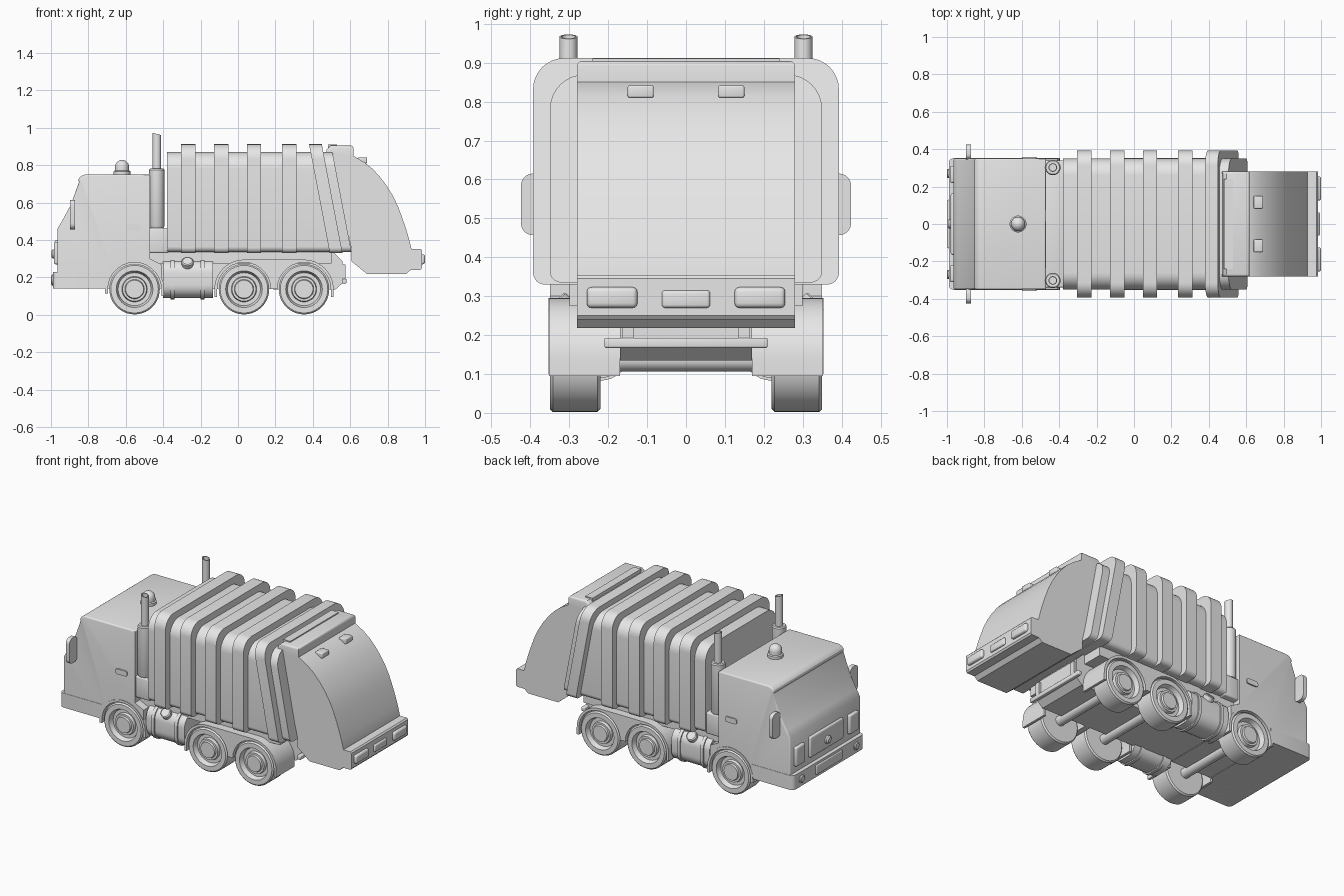
import bpy, bmesh, math
from mathutils import Vector

cube = bpy.data.objects.get("Cube")
if cube:
    bpy.data.objects.remove(cube, do_unlink=True)

grey = bpy.data.materials.new("light_grey")
grey.use_nodes = True
grey.diffuse_color = (0.8, 0.8, 0.8, 1)
grey.node_tree.nodes["Principled BSDF"].inputs["Base Color"].default_value = (0.8, 0.8, 0.8, 1)


def finish(name, bm, smooth=35):
    bmesh.ops.recalc_face_normals(bm, faces=bm.faces[:])
    mesh = bpy.data.meshes.new(name)
    bm.to_mesh(mesh)
    bm.free()
    mesh.materials.append(grey)
    ob = bpy.data.objects.new(name, mesh)
    bpy.context.collection.objects.link(ob)
    bpy.ops.object.select_all(action='DESELECT')
    ob.select_set(True)
    bpy.context.view_layer.objects.active = ob
    bpy.ops.object.shade_smooth_by_angle(angle=math.radians(smooth))
    return ob


def loft(bm, rings):
    """Skin a list of equal closed rings and cap both ends."""
    loops = [[bm.verts.new(p) for p in ring] for ring in rings]
    n = len(loops[0])
    for a, b in zip(loops, loops[1:]):
        for i in range(n):
            j = (i + 1) % n
            bm.faces.new((a[i], a[j], b[j], b[i]))
    bm.faces.new(loops[0])
    bm.faces.new(loops[-1])


def round_edges(bm, width, test=lambda e: True, segments=3):
    bmesh.ops.recalc_face_normals(bm, faces=bm.faces[:])
    edges = [e for e in bm.edges if e.calc_face_angle(0) > 0.8 and test(e)]
    bmesh.ops.bevel(bm, geom=edges, offset=width, segments=segments,
                    affect='EDGES', profile=0.5, clamp_overlap=True)


def side_profile(name, pts, y0, y1, bevel=0, test=lambda e: True):
    """Extrude an x-z outline across the width."""
    bm = bmesh.new()
    loft(bm, [[(x, y, z) for x, z in pts] for y in (y0, y1)])
    if bevel:
        round_edges(bm, bevel, test)
    return finish(name, bm)


def box(name, x, y, z, bevel=0, test=lambda e: True):
    return side_profile(name, [(x[0], z[0]), (x[1], z[0]), (x[1], z[1]), (x[0], z[1])],
                        y[0], y[1], bevel, test)


def arc(cx, cz, r, a0, a1, n=14):
    angles = [math.radians(a0 + (a1 - a0) * i / n) for i in range(n + 1)]
    return [(cx + r * math.cos(a), cz + r * math.sin(a)) for a in angles]


def section(name, x, y, z, top_r, low_r, lean0=0, lean1=0):
    """Rounded y-z section run along x; each end may lean back toward the bottom."""
    outline = (arc(y[1] - top_r, z[1] - top_r, top_r, 0, 90, 8)
               + arc(y[0] + top_r, z[1] - top_r, top_r, 90, 180, 8)
               + arc(y[0] + low_r, z[0] + low_r, low_r, 180, 270, 8)
               + arc(y[1] - low_r, z[0] + low_r, low_r, 270, 360, 8))
    bm = bmesh.new()
    loft(bm, [[(px + lean * (z[1] - c), b, c) for b, c in outline]
              for px, lean in zip(x, (lean0, lean1))])
    return finish(name, bm)


def lathe(name, pts, loc, axis=(0, 0, 1), steps=32):
    """Turn (radius, height) points around an axis."""
    bm = bmesh.new()
    turn = Vector(axis).to_track_quat('Z', 'Y')
    loft(bm, [[Vector(loc) + turn @ Vector((r * math.cos(2 * math.pi * i / steps),
                                            r * math.sin(2 * math.pi * i / steps), h))
               for i in range(steps)] for r, h in pts])
    return finish(name, bm)


WHEEL_Z, WHEEL_R, ARCH, FENDER = 0.137, 0.135, 0.143, 0.158
AXLES = {"front": -0.553, "middle": 0.032, "rear": 0.353}
FX = AXLES["front"]

# Cab with wheel arch, bumper and rear bulkhead box
cab = ([(-0.965, 0.15), (-0.965, 0.46), (-0.942, 0.50), (-0.895, 0.585), (-0.85, 0.71)]
       + arc(-0.81, 0.70, 0.05, 155, 90, 6) + [(-0.47, 0.75), (-0.47, 0.30)]
       + [(-0.41, 0.27)] + arc(FX, WHEEL_Z, ARCH, 0, 180))
cab += [(FX - ARCH, 0.14), (-0.95, 0.14)]
side_profile("cab", cab, -0.35, 0.35, 0.022,
             lambda e: min(v.co.z for v in e.verts) > 0.44
             or all(v.co.x < -0.96 for v in e.verts) and e.verts[0].co.z != e.verts[1].co.z)
box("front_bumper", (-0.99, FX - ARCH), (-0.352, 0.352), (0.14, 0.23), 0.025,
    lambda e: all(v.co.x < -0.9 for v in e.verts) and abs(e.verts[0].co.z - e.verts[1].co.z) > 0.05)
box("bulkhead_box", (-0.48, -0.37), (-0.34, 0.34), (0.33, 0.465), 0.01)

# Nose details
box("grille", (-0.98, -0.95), (-0.165, 0.165), (0.27, 0.40), 0.01)
lathe("grille_badge", [(0.025, 0), (0.025, 0.02), (0.015, 0.028)], (-0.97, 0, 0.325), (-1, 0, 0))
box("bumper_plate", (-0.997, -0.97), (-0.13, 0.13), (0.155, 0.215), 0.006)

# Roof beacon
lathe("beacon_base", [(0.045, 0), (0.045, 0.022), (0.036, 0.028)], (-0.62, 0, 0.745))
lathe("beacon_dome", [(0.038, 0), (0.038, 0.04)]
      + [(0.038 * math.cos(t * math.pi / 14), 0.04 + 0.038 * math.sin(t * math.pi / 14))
         for t in range(1, 7)] + [(0.001, 0.078)], (-0.62, 0, 0.75))

# Chassis and sub-frame
side_profile("chassis", [(-0.90, 0.142), (0.52, 0.135), (0.56, 0.17), (0.56, 0.285),
                         (0.51, 0.335), (-0.90, 0.335)], -0.17, 0.17)
box("sub_frame", (-0.47, 0.50), (-0.30, 0.30), (0.275, 0.34))
box("rear_step_bar", (0.555, 0.58), (-0.21, 0.21), (0.167, 0.193), 0.005)

# Refuse container with ribs; the rear end leans
LEAN = 0.19
section("container", (-0.38, 0.505), (-0.35, 0.35), (0.335, 0.87), 0.09, 0.03, 0, LEAN)
for i, x in enumerate((-0.305, -0.128, 0.047, 0.236)):
    section(f"container_rib_{i + 1}", (x, x + 0.077), (-0.393, 0.393), (0.33, 0.912), 0.08, 0.03)
section("leaning_rib", (0.38, 0.448), (-0.393, 0.393), (0.33, 0.912), 0.08, 0.03, LEAN, LEAN)

# Tailgate with curved back
tail = [(0.49, 0.87), (0.617, 0.85), (0.676, 0.815), (0.72, 0.78), (0.757, 0.74), (0.795, 0.69),
        (0.826, 0.64), (0.853, 0.585), (0.874, 0.53), (0.895, 0.47), (0.912, 0.414), (0.928, 0.35),
        (0.928, 0.245), (0.90, 0.218), (0.69, 0.218), (0.607, 0.286), (0.607, 0.35)]
side_profile("tailgate", tail, -0.28, 0.28)
side_profile("tailgate_cap", [(0.47, 0.86), (0.475, 0.885), (0.495, 0.904), (0.617, 0.904),
                              (0.617, 0.848), (0.50, 0.84)], -0.28, 0.28, 0.012,
             lambda e: min(v.co.z for v in e.verts) > 0.88)
box("tailgate_hinge", (0.48, 0.53), (-0.24, 0.24), (0.87, 0.911))
side_profile("rear_light_beam", [(0.90, 0.24), (0.975, 0.24), (0.983, 0.25), (0.983, 0.345),
                                 (0.975, 0.353), (0.90, 0.353)], -0.28, 0.28)
box("rear_plate", (0.97, 0.994), (-0.062, 0.062), (0.27, 0.315), 0.008)

# Parts repeated on both sides
for side, s in (("right", -1), ("left", 1)):
    def span(a, b):
        return tuple(sorted((s * a, s * b)))

    for axle, x in AXLES.items():
        lathe(f"{axle}_{side}_wheel",
              [(0.08, -0.13), (0.127, -0.13), (WHEEL_R, -0.122), (WHEEL_R, -0.008),
               (0.127, 0), (0.098, 0), (0.088, -0.03), (0.068, -0.03), (0.064, -0.012),
               (0.052, -0.012), (0.048, -0.002)], (x, s * 0.35, WHEEL_Z), (0, s, 0), 40)
        lathe(f"{axle}_{side}_axle", [(0.03, 0), (0.03, 0.24)], (x, 0, WHEEL_Z), (0, s, 0), 16)

    # Fenders with turned-down ends
    side_profile(f"front_{side}_fender",
                 [(FX + FENDER, 0.10)] + arc(FX, WHEEL_Z, FENDER, 0, 180) + [(FX - FENDER, 0.115)]
                 + [(FX - ARCH, 0.115)] + arc(FX, WHEEL_Z, ARCH, 180, 0) + [(FX + ARCH, 0.10)],
                 s * 0.17, s * 0.354)
    m, r = AXLES["middle"], AXLES["rear"]
    side_profile(f"rear_{side}_fender",
                 [(r + FENDER, 0.095)] + arc(r, WHEEL_Z, FENDER, 0, 90) + arc(m, WHEEL_Z, FENDER, 90, 180)
                 + [(m - FENDER, 0.095), (m - ARCH, 0.095)] + arc(m, WHEEL_Z, ARCH, 180, 0)
                 + arc(r, WHEEL_Z, ARCH, 180, 0) + [(r + ARCH, 0.095)], s * 0.17, s * 0.352)

    # Fuel tank with straps and filler cap
    section(f"{side}_fuel_tank", (-0.40, -0.135), span(0.15, 0.338), (0.09, 0.292), 0.07, 0.07)
    for i, x in enumerate((-0.36, -0.20)):
        section(f"{side}_tank_strap_{i + 1}", (x, x + 0.02), span(0.145, 0.345), (0.083, 0.298), 0.075, 0.075)
    lathe(f"{side}_filler_cap", [(0.032, 0), (0.032, 0.025), (0.026, 0.03)],
          (-0.27, s * 0.313, 0.267), (0, s, 1), 20)

    # Exhaust stack with slanted open tip
    lathe(f"{side}_exhaust_muffler", [(0.036, 0.465), (0.041, 0.475), (0.041, 0.775), (0.036, 0.782)],
          (-0.434, s * 0.302, 0))
    pipe = lathe(f"{side}_exhaust_pipe", [(0.023, 0.77), (0.023, 0.967), (0.018, 0.967), (0.018, 0.93)],
                 (-0.434, s * 0.302, 0))
    for v in pipe.data.vertices:
        if v.co.z > 0.95:
            v.co.z -= 0.25 * (v.co.x + 0.434)

    # Mirror, door handle and lamps
    section(f"{side}_mirror", (-0.897, -0.872), span(0.345, 0.424), (0.457, 0.615), 0.03, 0.03)
    box(f"{side}_door_handle", (-0.60, -0.52), span(0.34, 0.358), (0.452, 0.485), 0.012,
        lambda e: abs(e.verts[0].co.y - e.verts[1].co.y) > 0.01)
    box(f"{side}_headlight", (-0.985, -0.95), span(0.22, 0.31), (0.27, 0.39), 0.01)
    lathe(f"{side}_fog_lamp", [(0.025, 0), (0.025, 0.02), (0.018, 0.025)],
          (-0.975, s * 0.27, 0.185), (-1, 0, 0), 20)
    box(f"{side}_rear_light", (0.97, 1.0), span(0.125, 0.255), (0.27, 0.323), 0.012)
    box(f"{side}_tailgate_lug", (0.64, 0.69), span(0.083, 0.15), (0.81, 0.842), 0.005)
    box(f"{side}_step_bracket", (0.55, 0.575), span(0.135, 0.165), (0.18, 0.27))
